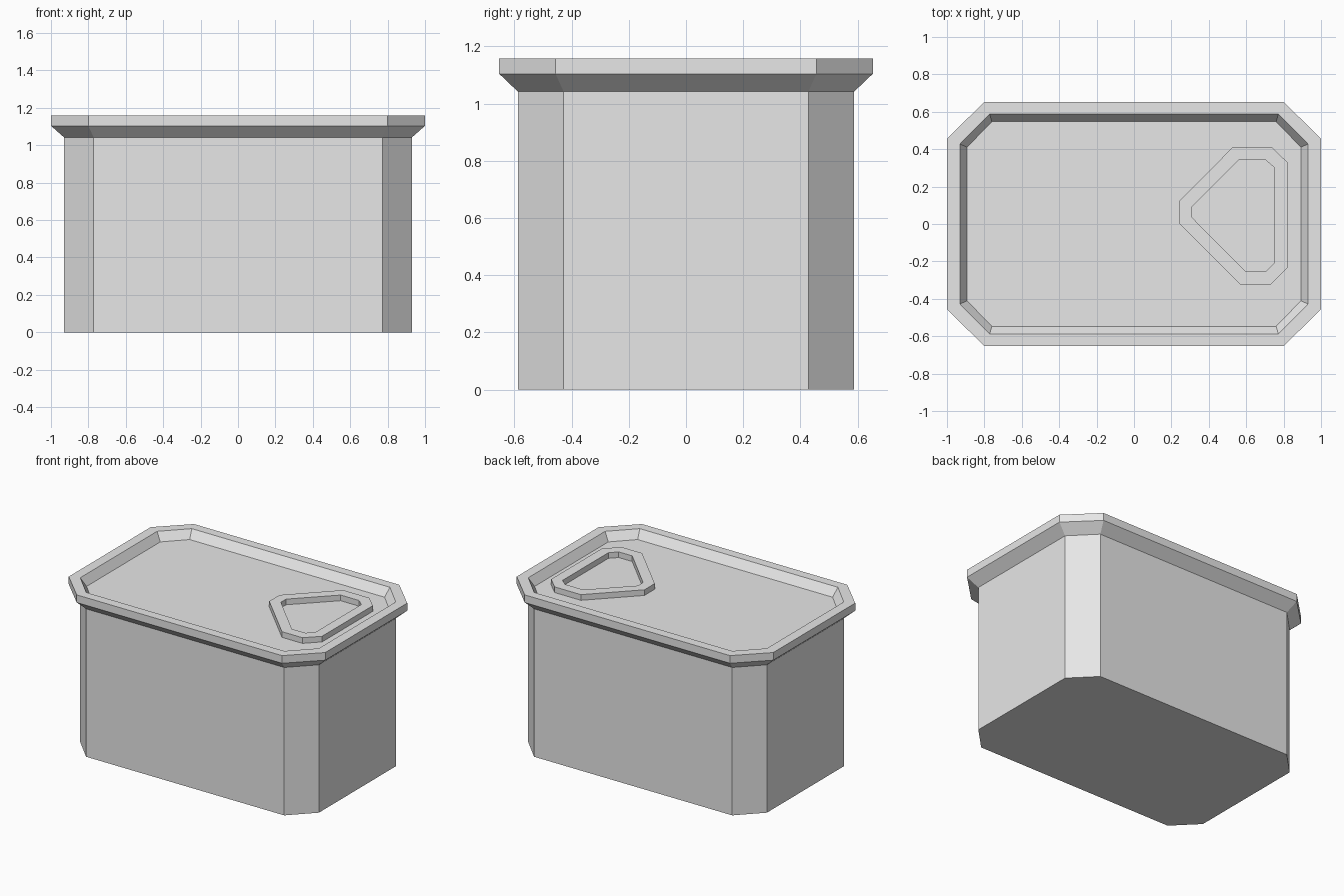
import bpy
import bmesh

cube = bpy.data.objects.get("Cube")
if cube:
    bpy.data.objects.remove(cube, do_unlink=True)

metal = bpy.data.materials.new("light grey metal")
metal.use_nodes = True
grey = (0.8, 0.8, 0.8, 1)
metal.diffuse_color = grey
metal.node_tree.nodes["Principled BSDF"].inputs["Base Color"].default_value = grey


def octagon(hx, hy, cx, cy):
    """Rectangle with cut corners; cx, cy are where the cuts begin."""
    quarter = [(hx, cy), (cx, hy)]
    half = quarter + [(-x, y) for x, y in reversed(quarter)]
    return half + [(-x, -y) for x, y in half]


def loft(name, rings, cap_ends=True, closed=False):
    """Skin a stack of (outline, z) rings with flat quads."""
    bm = bmesh.new()
    loops = [[bm.verts.new((x, y, z)) for x, y in outline] for outline, z in rings]
    pairs = list(zip(loops, loops[1:]))
    if closed:
        pairs.append((loops[-1], loops[0]))
    for a, b in pairs:
        for i in range(len(a)):
            j = (i + 1) % len(a)
            bm.faces.new((a[i], a[j], b[j], b[i]))
    if cap_ends:
        bm.faces.new(loops[0])
        bm.faces.new(loops[-1])
    bmesh.ops.recalc_face_normals(bm, faces=bm.faces)
    mesh = bpy.data.meshes.new(name)
    bm.to_mesh(mesh)
    bm.free()
    mesh.materials.append(metal)
    obj = bpy.data.objects.new(name, mesh)
    bpy.context.collection.objects.link(obj)
    return obj


body = octagon(0.93, 0.588, 0.772, 0.428)
rim = octagon(1.0, 0.653, 0.8, 0.456)
floor = octagon(0.893, 0.547, 0.76, 0.41)
floor_z, rim_z = 1.1, 1.158

# Can body with flared rim and sunken lid
loft("can_body", [(body, 0), (body, 1.042), (rim, 1.104), (rim, rim_z),
                  (body, rim_z), (floor, floor_z)])

# Rounded triangular pull tab lying on the lid
tab_outer = [(0.53, 0.413), (0.735, 0.413), (0.82, 0.33), (0.82, -0.235),
             (0.73, -0.325), (0.57, -0.325), (0.24, 0.005), (0.24, 0.12)]
tab_inner = [(0.56, 0.343), (0.703, 0.343), (0.75, 0.302), (0.75, -0.207),
             (0.703, -0.255), (0.598, -0.255), (0.31, 0.035), (0.31, 0.093)]
tab_z = floor_z + 0.04
loft("pull_tab", [(tab_outer, floor_z), (tab_outer, tab_z),
                  (tab_inner, tab_z), (tab_inner, floor_z)],
     cap_ends=False, closed=True)
